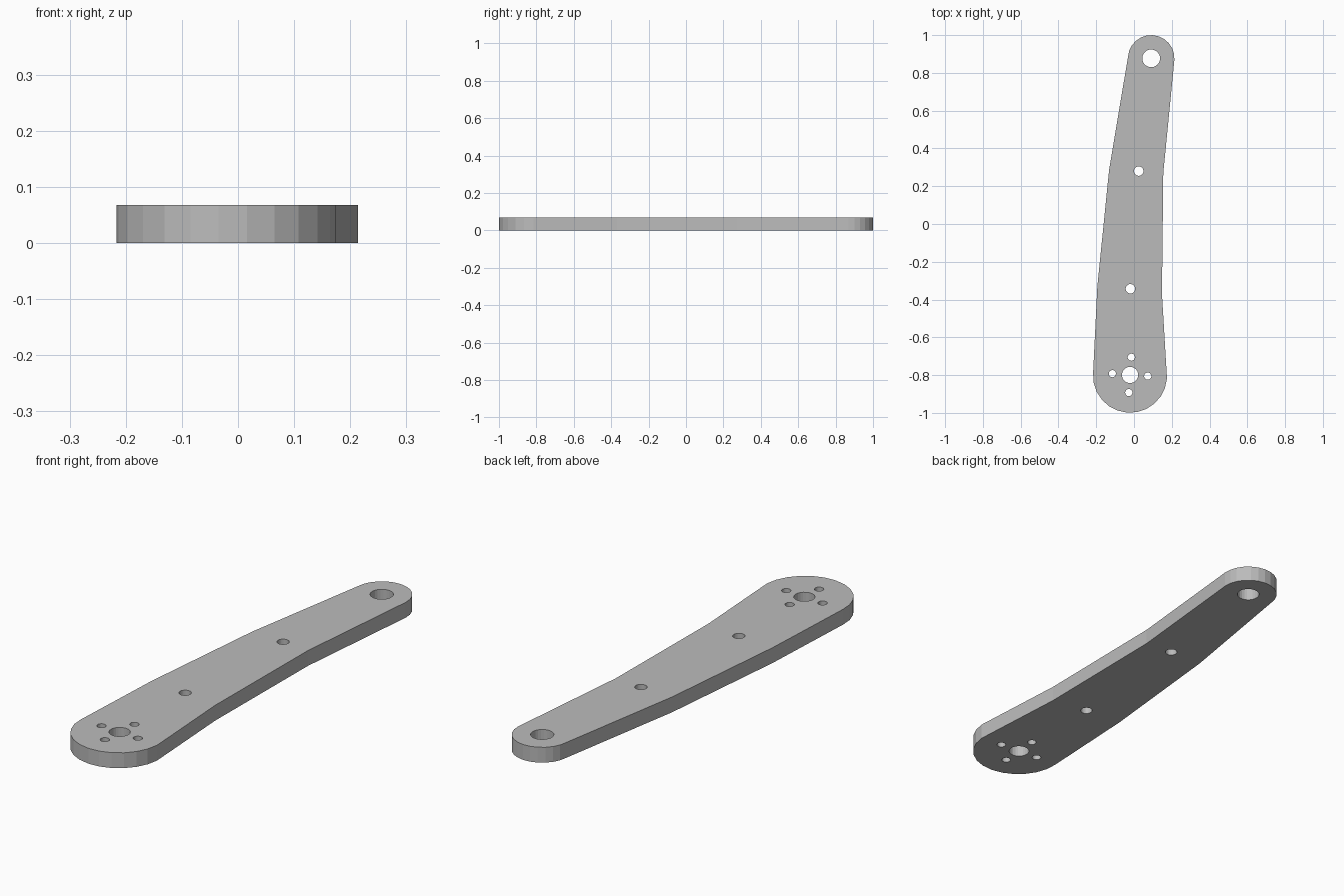
import bpy
from math import cos, sin, radians

cube = bpy.data.objects.get("Cube")
if cube:
    bpy.data.objects.remove(cube, do_unlink=True)

THICK = 0.068
TILT = -4.0                      # lean of the arm, in degrees
HUB, HUB_R = (-0.021, -0.803), 0.196
TIP, TIP_R = (0.091, 0.877), 0.123


def arc(centre, radius, start, sweep, steps):
    angles = [radians(start + sweep * i / steps) for i in range(steps + 1)]
    return [(centre[0] + radius * cos(a), centre[1] + radius * sin(a)) for a in angles]


def circle(centre, radius, steps=24):
    return arc(centre, radius, TILT, 360, steps)[:-1]


# Outline: rounded tip, left bends, rounded hub, right bends
outline = (arc(TIP, TIP_R, TILT, 180, 12)
           + [(-0.132, 0.285), (-0.194, -0.33)]
           + arc(HUB, HUB_R, 180 + TILT, 180, 12)
           + [(0.148, -0.37), (0.155, 0.27)])

# Through holes: tip, two along the arm, hub bore and its ring of four
holes = [circle(TIP, 0.047), circle((0.025, 0.28), 0.025),
         circle((-0.019, -0.343), 0.025), circle((-0.021, -0.799), 0.043)]
holes += [circle(c, 0.019) for c in arc((-0.021, -0.799), 0.094, TILT, 270, 3)]

# Flat filled profile, extruded to the plate thickness
curve = bpy.data.curves.new("lever_arm", "CURVE")
curve.dimensions = "2D"
curve.fill_mode = "BOTH"
curve.extrude = THICK / 2
for loop in [outline] + holes:
    spline = curve.splines.new("POLY")
    spline.points.add(len(loop) - 1)
    for point, (x, y) in zip(spline.points, loop):
        point.co = (x, y, 0, 1)
    spline.use_cyclic_u = True
    spline.use_smooth = False

metal = bpy.data.materials.new("plain_grey")
metal.use_nodes = True
grey = (0.5, 0.5, 0.5, 1)
metal.diffuse_color = grey
metal.node_tree.nodes["Principled BSDF"].inputs["Base Color"].default_value = grey
curve.materials.append(metal)

arm = bpy.data.objects.new("lever_arm", curve)
arm.location.z = THICK / 2
bpy.context.collection.objects.link(arm)

# Turn the profile into a clean mesh
bpy.ops.object.select_all(action="DESELECT")
arm.select_set(True)
bpy.context.view_layer.objects.active = arm
bpy.ops.object.convert(target="MESH")
bpy.ops.object.mode_set(mode="EDIT")
bpy.ops.mesh.select_all(action="SELECT")
bpy.ops.mesh.remove_doubles(threshold=0.0001)
bpy.ops.mesh.normals_make_consistent(inside=False)
bpy.ops.object.mode_set(mode="OBJECT")
bpy.ops.object.shade_flat()
